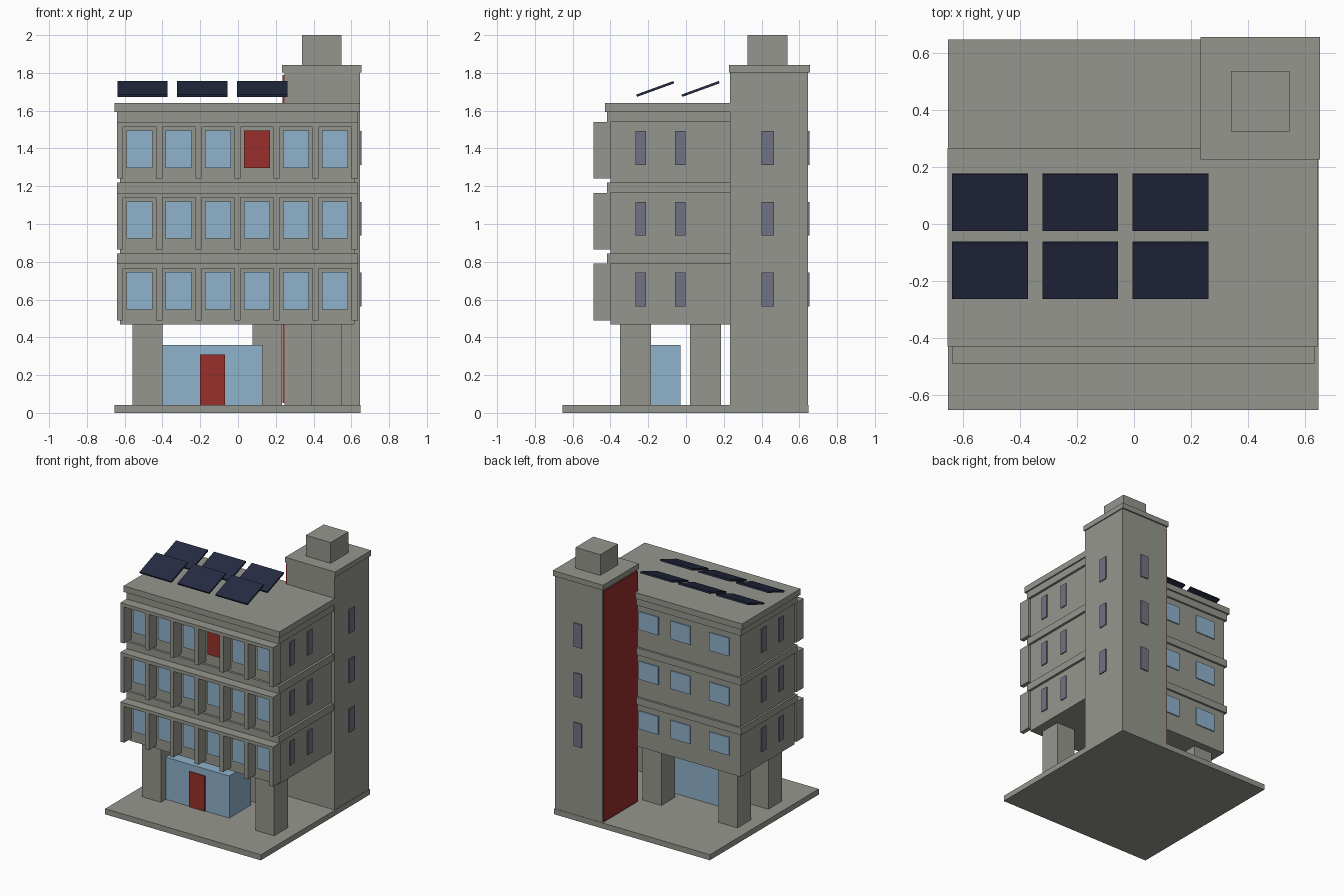
import bpy, math

if "Cube" in bpy.data.objects:
    bpy.data.objects.remove(bpy.data.objects["Cube"])

def material(name, rgb):
    m = bpy.data.materials.new(name)
    m.diffuse_color = (*rgb, 1)
    m.use_nodes = True
    m.node_tree.nodes["Principled BSDF"].inputs["Base Color"].default_value = m.diffuse_color
    return m

CONCRETE = material("concrete", (0.305, 0.305, 0.272))
GLASS = material("light_blue_glass", (0.275, 0.445, 0.604))
DARK = material("grey_window", (0.162, 0.174, 0.225))
RED = material("red_paint", (0.314, 0.030, 0.024))
PANEL = material("navy_panel", (0.0185, 0.024, 0.054))

def box(name, x, y, z, mat=CONCRETE, tilt=0.0):
    """Box from (min, max) ranges on each axis, optionally tilted about x."""
    spans = (x, y, z)
    bpy.ops.mesh.primitive_cube_add(size=1, location=[(a + b) / 2 for a, b in spans])
    ob = bpy.context.object
    ob.name = name
    ob.scale = [b - a for a, b in spans]
    ob.rotation_euler.x = tilt
    ob.data.materials.append(mat)
    return ob

def around(c, w):
    return (c - w / 2, c + w / 2)

FLOOR = 0.375          # storey height
T = 0.008              # window plate thickness

# Ground slab, open ground floor with pillars, glazed lobby and door
box("ground_slab", (-0.653, 0.648), (-0.653, 0.648), (0, 0.042))
for i, (x, y) in enumerate([(-0.48, -0.267), (0.468, -0.267), (-0.48, 0.102), (0.155, 0.102)]):
    box(f"pillar_{i}", around(x, 0.158), around(y, 0.164), (0.042, 0.48))
box("glass_lobby", (-0.40, 0.13), (-0.29, -0.03), (0.042, 0.36), GLASS)
box("front_door", (-0.20, -0.07), (-0.29 - T, -0.289), (0.042, 0.308), RED)

# Upper storeys
XL, XR, YF, YB = -0.625, 0.617, -0.40, 0.24
for f in range(3):
    dz = f * FLOOR
    top = 0.79 + dz
    box(f"storey_{f}", (XL, XR), (YF, YB), (0.467 + dz - (0.0 if f == 0 else 0.001), top + 0.002))
    box(f"floor_band_{f}", (-0.64, 0.635), (-0.417, 0.255), (top, top + 0.054))

    # Balcony frame: canopy strip and seven fins
    box(f"canopy_{f}", (-0.64, 0.634), (-0.49, YF), (top - 0.026, top))
    for i in range(7):
        box(f"fin_{f}_{i}", around(-0.624 + 0.207 * i, 0.032), (-0.49, YF), (top - 0.3, top - 0.026))

    # Front windows, one of them red
    for i in range(6):
        mat = RED if (f, i) == (2, 3) else GLASS
        box(f"front_window_{f}_{i}", around(-0.521 + 0.207 * i, 0.138),
            (YF - T, YF + 0.001), (0.547 + dz, 0.745 + dz), mat)

    # Back windows
    for i, x in enumerate((-0.45, -0.125, 0.142)):
        box(f"back_window_{f}_{i}", around(x, 0.165), (YB - 0.001, YB + T),
            (0.605 + dz, 0.742 + dz), GLASS)

    # Narrow windows on both sides and on the tower
    slot = (0.563 + dz, 0.742 + dz)
    for i, y in enumerate((-0.24, -0.03)):
        box(f"right_window_{f}_{i}", (XR - 0.001, XR + T), around(y, 0.056), slot, DARK)
        box(f"left_window_{f}_{i}", (XL - T, XL + 0.001), around(y, 0.056), slot, DARK)
    box(f"tower_side_window_{f}", (0.644, 0.645 + T), around(0.432, 0.066), slot, DARK)
    box(f"tower_back_window_{f}", around(0.45, 0.066), (0.644, 0.645 + T), slot, DARK)

# Roof slab
box("roof_slab", (-0.655, 0.646), (-0.43, 0.267), (1.594, 1.64))

# Stair tower with red side, cap and roof hut
box("stair_tower", (0.245, 0.645), (0.232, 0.645), (0.042, 1.805))
box("tower_red_panel", (0.2355, 0.246), (0.236, 0.641), (0.052, 1.79), RED)
box("tower_cap", (0.234, 0.653), (0.227, 0.656), (1.803, 1.843))
box("tower_hut", (0.34, 0.547), (0.325, 0.537), (1.843, 2.0))

# Solar panels, tilted towards the front
for r, y in enumerate((-0.163, 0.077)):
    for c in range(3):
        box(f"solar_panel_{r}_{c}", around(-0.506 + 0.317 * c, 0.266), around(y, 0.21),
            around(1.715, 0.013), PANEL, math.radians(20))
